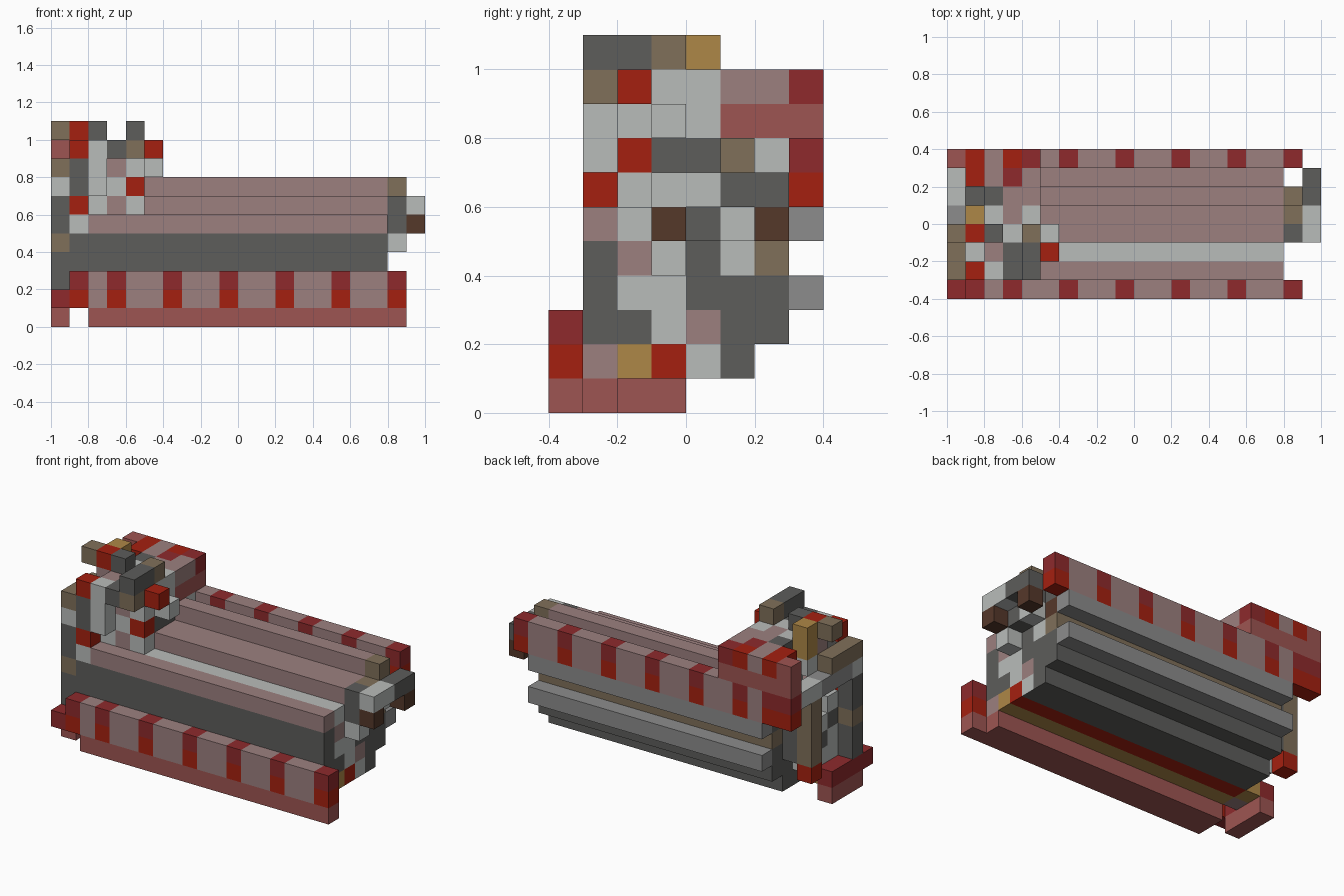
import bpy
import bmesh
from mathutils import Vector

if "Cube" in bpy.data.objects:
    bpy.data.objects.remove(bpy.data.objects["Cube"], do_unlink=True)

# Palette: letter -> (name, display hex)
PALETTE = {
    "r": ("bright red", "a52010"), "d": ("deep red", "8e2a2c"),
    "s": ("salmon", "9e5552"), "p": ("dusty pink", "9c807f"),
    "g": ("dark grey", "5d5d5b"), "l": ("light grey", "b9bcba"),
    "m": ("mid grey", "8c8c8c"), "b": ("khaki brown", "80705a"),
    "o": ("gold", "ae8747"), "w": ("dark wood", "55382a"),
}
LETTERS = list(PALETTE)


def linear(h):
    out = []
    for i in range(0, len(h), 2):
        c = int(h[i:i + 2], 16) / 255
        out.append(c / 12.92 if c <= 0.04045 else ((c + 0.055) / 1.055) ** 2.4)
    return (*out, 1)


def make_material(name, h):
    mat = bpy.data.materials.new(name)
    mat.use_nodes = True
    mat.diffuse_color = linear(h)
    mat.node_tree.nodes["Principled BSDF"].inputs["Base Color"].default_value = linear(h)
    return mat


MATS = [make_material(*PALETTE[k]) for k in LETTERS]
UNIT = 0.1
ORIGIN = Vector((-1, -0.4, 0))
cells = {}  # grid cell -> (part, colour letter)


def run(part, letters, x, y, z, axis="z"):
    """Row of blocks along an axis, one letter each; a dot leaves a gap."""
    for i, c in enumerate(letters):
        p = [x, y, z]
        p["xyz".index(axis)] += i
        if c != ".":
            cells.setdefault(tuple(p), (part, c))


def beam(part, c, y, z, start=2, end=18):
    run(part, c * (end - start), start, y, z, "x")


# Striped rails at the low front and the high back
stripes = [i == 1 or i % 3 == 0 for i in range(1, 19)]
for part, y, z in (("front_rail", 0, 1), ("back_rail", 7, 6)):
    run(part, "".join("r" if s else "p" for s in stripes), 1, y, z, "x")
    run(part, "".join("d" if s else "p" for s in stripes), 1, y, z + 1, "x")

# Base under the front rail and the foot at the right end
beam("base", "s", 0, 0, end=19)
beam("base", "s", 1, 0)
run("end_foot", "sss", 0, 1, 0, "y")
run("end_foot", "dddd", 0, 0, 1, "y")

# Long body: one string per layer from the bottom, letters run front to back
LAYERS = ["porgg", "gggggg", "ggggggm", "gggggb", "plggggm", "..pppp", "....p"]
for k, layer in enumerate(LAYERS):
    for j, c in enumerate(layer):
        if c != ".":
            beam("body", c, j + 1, k + 1)

# Colours of the exposed body end
END_FACE = ["porlg", "gglpgg", "gllgggm", "gplglb", "plwglwm", "..llgg", "....b"]

# Raised bracket at the left end
run("end_bracket", "lgg", 18, 3, 4)
run("end_bracket", "gg", 18, 4, 5)
cells[18, 4, 6] = ("end_bracket", "b")
run("end_bracket", "lgb", 18, 5, 5)
run("end_bracket", "llgg", 19, 3, 6, "y")
run("end_bracket", "wglw", 19, 3, 5, "y")
del cells[19, 4, 5], cells[19, 5, 5]

# Open frame at the right end
run("end_frame", "ggbgglb", 0, 1, 2)
run("end_frame", "gg", 1, 1, 3)
run("end_frame", "l", 1, 1, 5)
run("end_frame", "lmmmll", 0, 1, 7, "y")
run("end_frame", "bbb", 0, 1, 8, "y")
run("end_frame", "rbbbb", 0, 5, 2)
run("end_frame", "rdss", 0, 7, 6)
run("end_frame", "pllgl", 1, 2, 1)
run("end_frame", "olgl", 1, 3, 1)
run("end_frame", "lgg", 1, 4, 2)
run("end_frame", "ggg", 1, 5, 3)

# Canopy above the back rail
run("canopy", "rrprd", 0, 7, 9, "x")
run("canopy", "sssss", 0, 7, 8, "x")
run("canopy", "rpdp", 1, 6, 9, "x")
run("canopy", "ssss", 1, 6, 8, "x")
run("canopy", "pp", 3, 5, 9, "x")
run("canopy", "ss", 3, 5, 8, "x")
run("canopy", "gl", 3, 6, 7, "x")

# Cluster of posts and arms standing on the right end
run("post_cluster", "rggr", 1, 1, 6)
run("post_cluster", "lll", 2, 1, 7)
run("post_cluster", "lllp", 2, 2, 6)
run("post_cluster", "plpg", 3, 2, 6)
run("post_cluster", "lrlb", 4, 2, 6)
run("post_cluster", "gb", 3, 1, 9, "x")
run("post_cluster", "ggb", 4, 1, 10, "y")
run("post_cluster", "r", 5, 2, 9)
run("post_cluster", "l", 5, 3, 8)
run("post_cluster", "gll", 4, 3, 7)
run("post_cluster", "gll", 4, 4, 7)
run("post_cluster", "lll", 3, 3, 7)
run("post_cluster", "llp", 3, 4, 7)
run("post_cluster", "llll", 2, 4, 6)
run("post_cluster", "ggg", 2, 5, 7)
run("post_cluster", "brg", 0, 3, 10, "x")
run("post_cluster", "o", 1, 4, 10)
run("post_cluster", "lo", 1, 4, 8)
run("post_cluster", "pl", 1, 3, 9, "x")

# Build each part from its exposed block faces
AXES = [Vector(v) for v in ((1, 0, 0), (0, 1, 0), (0, 0, 1))]


def build(part):
    bm = bmesh.new()
    for cell, (owner, c) in cells.items():
        if owner != part:
            continue
        centre = Vector(cell) + Vector((0.5, 0.5, 0.5))
        for a in range(3):
            for side in (-1, 1):
                n = AXES[a] * side
                if tuple(int(v) for v in Vector(cell) + n) in cells:
                    continue
                u = AXES[(a + 1) % 3] / 2
                w = AXES[(a + 2) % 3] / 2 * side
                mid = centre + n / 2
                corners = (mid - u - w, mid + u - w, mid + u + w, mid - u + w)
                face = bm.faces.new([bm.verts.new(ORIGIN + q * UNIT) for q in corners])
                colour = c
                if part == "body" and n.x > 0:
                    colour = END_FACE[cell[2] - 1][cell[1] - 1]
                face.material_index = LETTERS.index(colour)
    bmesh.ops.remove_doubles(bm, verts=bm.verts, dist=0.001)
    mesh = bpy.data.meshes.new(part)
    bm.to_mesh(mesh)
    bm.free()
    for mat in MATS:
        mesh.materials.append(mat)
    bpy.context.collection.objects.link(bpy.data.objects.new(part, mesh))


for part in sorted({owner for owner, _ in cells.values()}):
    build(part)
